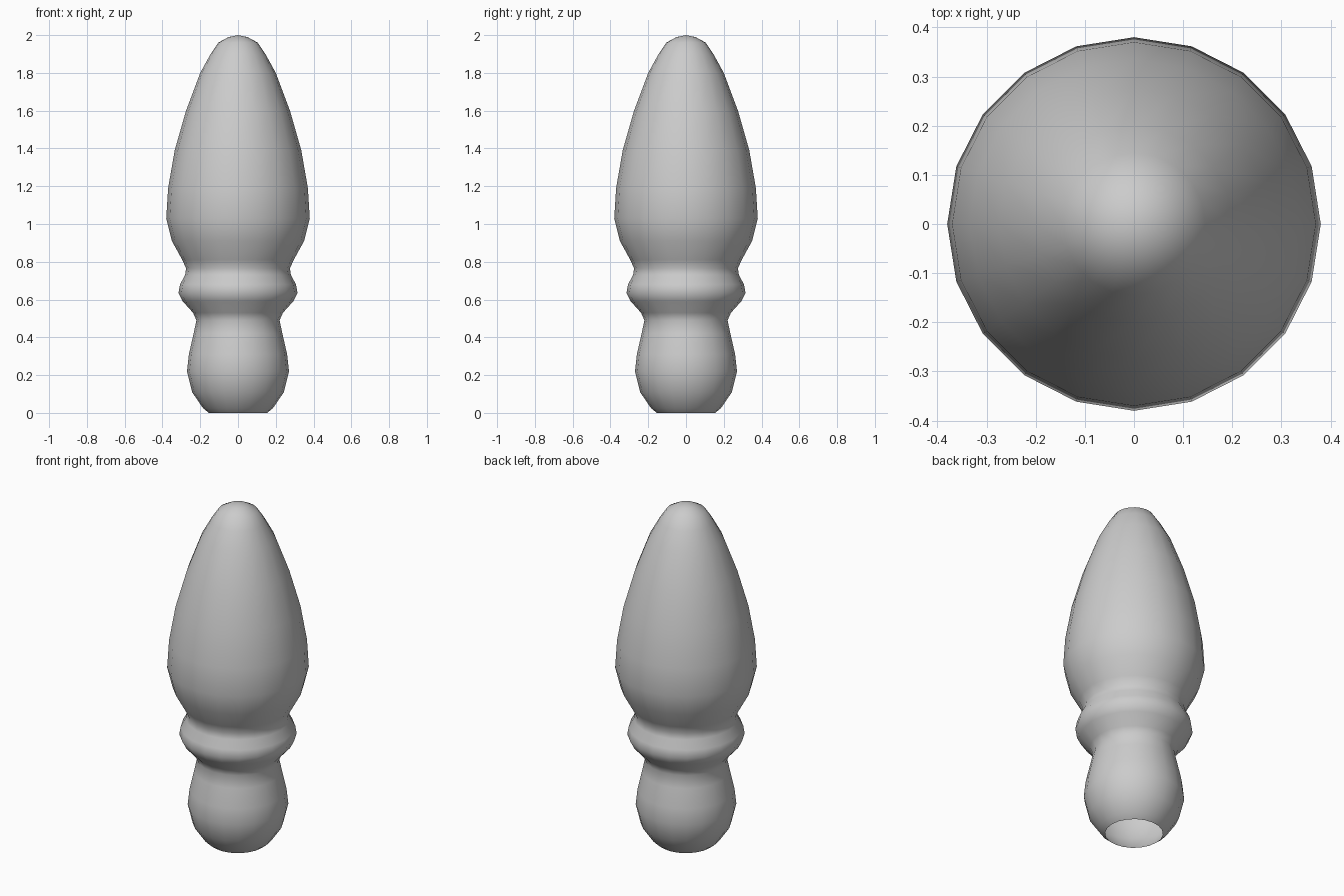
import bpy, bmesh
from math import sin, cos, tau

if "Cube" in bpy.data.objects:
    bpy.data.objects.remove(bpy.data.objects["Cube"])

SIDES = 20


def lathe(name, profile, sides=SIDES, turn=0.0):
    """Revolve (radius, height) points around z; a zero radius makes a pole."""
    bm = bmesh.new()
    rings = []
    for r, z in profile:
        if r == 0:
            rings.append([bm.verts.new((0, 0, z))] * sides)
        else:
            angles = [tau * (i + turn) / sides for i in range(sides)]
            rings.append([bm.verts.new((r * cos(a), r * sin(a), z)) for a in angles])
    for low, high in zip(rings, rings[1:]):
        for i in range(sides):
            j = (i + 1) % sides
            corners = [low[i], low[j], high[j], high[i]]
            bm.faces.new(list(dict.fromkeys(corners)))
    mesh = bpy.data.meshes.new(name)
    bm.to_mesh(mesh)
    bm.free()
    for face in mesh.polygons:
        face.use_smooth = True
    obj = bpy.data.objects.new(name, mesh)
    bpy.context.collection.objects.link(obj)
    return obj


# Turned finial: bulbous foot with open underside, neck, collar, tall pointed bulb
lathe("finial", [
    (0.155, 0.0), (0.185, 0.025), (0.243, 0.11), (0.27, 0.22), (0.26, 0.31),
    (0.235, 0.42), (0.22, 0.49), (0.238, 0.53),            # foot and neck
    (0.292, 0.59), (0.315, 0.635), (0.307, 0.68), (0.28, 0.73),  # collar
    (0.275, 0.765), (0.295, 0.81), (0.35, 0.91), (0.38, 1.03), (0.37, 1.19),
    (0.335, 1.39), (0.275, 1.6), (0.2, 1.8), (0.145, 1.9),
    (0.105, 1.96), (0.05, 1.99), (0.0, 2.0),               # bulb and tip
])
